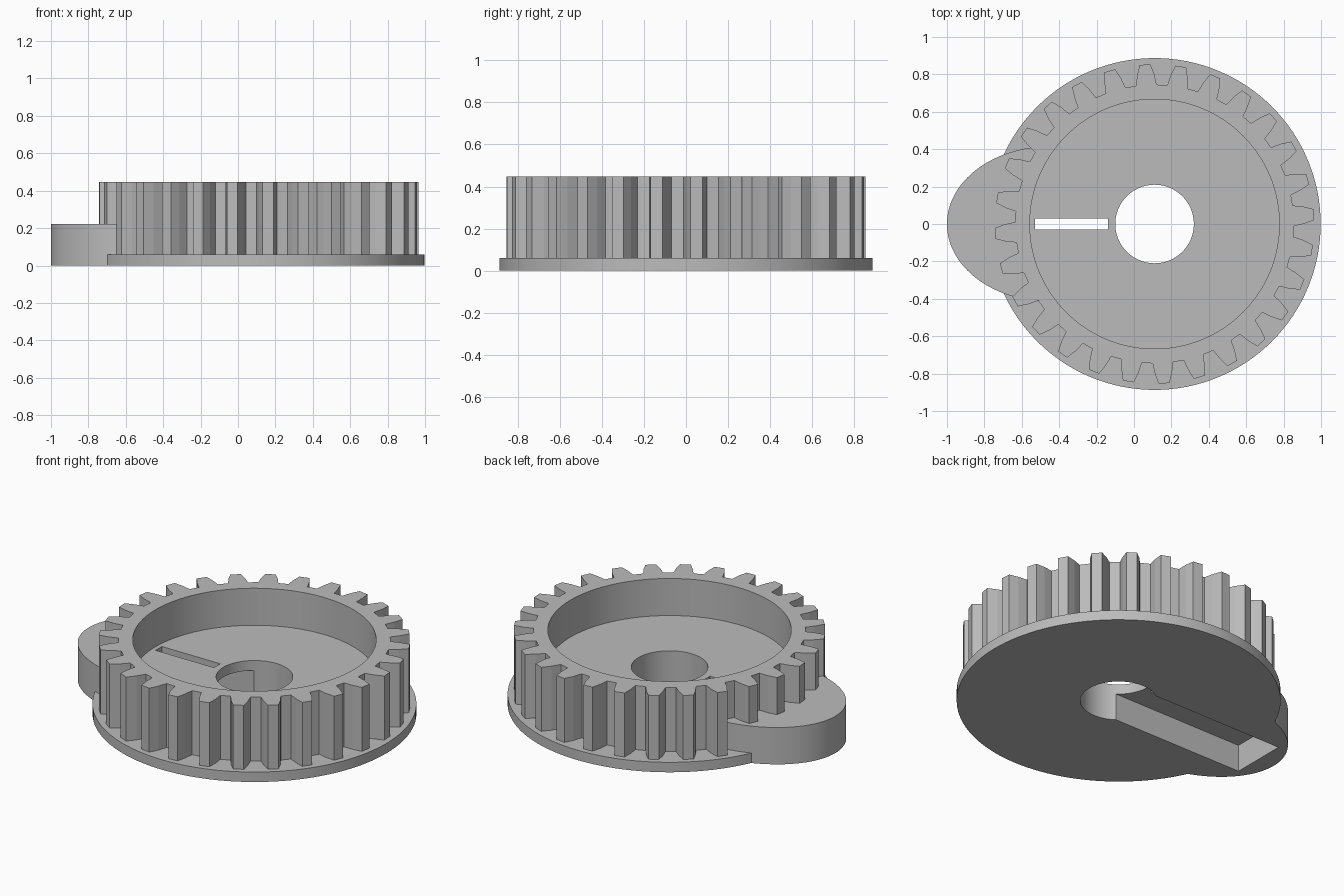
import bpy, bmesh
from math import sin, cos, pi, radians

if "Cube" in bpy.data.objects:
    bpy.data.objects.remove(bpy.data.objects["Cube"])

CX = 0.11                                   # gear axis
TOP, DECK, FLANGE, ROOF = 0.447, 0.223, 0.06, 0.163
TEETH, PHASE = 28, radians(3.4)

grey = bpy.data.materials.new("grey plastic")
grey.use_nodes = True
colour = (0.5, 0.5, 0.5, 1)
grey.diffuse_color = colour
grey.node_tree.nodes["Principled BSDF"].inputs["Base Color"].default_value = colour


def prism(name, outline, z0, z1):
    """Extrude a flat outline from z0 to z1."""
    bm = bmesh.new()
    face = bm.faces.new([bm.verts.new((x, y, z0)) for x, y in outline])
    out = bmesh.ops.extrude_face_region(bm, geom=[face])
    top = [v for v in out["geom"] if isinstance(v, bmesh.types.BMVert)]
    bmesh.ops.translate(bm, verts=top, vec=(0, 0, z1 - z0))
    bmesh.ops.recalc_face_normals(bm, faces=bm.faces)
    mesh = bpy.data.meshes.new(name)
    bm.to_mesh(mesh)
    bm.free()
    mesh.materials.append(grey)
    ob = bpy.data.objects.new(name, mesh)
    bpy.context.collection.objects.link(ob)
    return ob


def ellipse(cx, a, b, n=128):
    return [(cx + a * cos(2 * pi * i / n), b * sin(2 * pi * i / n)) for i in range(n)]


def rectangle(x0, x1, half):
    return [(x0, -half), (x1, -half), (x1, half), (x0, half)]


def gear_outline():
    # One tooth as (radius, half width): root, bulged flank, tip
    flank = [(0.745, 0.055), (0.80, 0.046), (0.854, 0.029)]
    tooth = [(r, -w) for r, w in flank] + [(r, w) for r, w in reversed(flank)]
    pts = []
    for i in range(TEETH):
        a = PHASE + 2 * pi * i / TEETH
        pts += [(CX + r * cos(a + w / r), r * sin(a + w / r)) for r, w in tooth]
    return pts


# Solid parts, then the openings cut from them
body = prism("geared_cup", gear_outline(), 0, TOP)
steps = [
    ("UNION", prism("flange", ellipse(CX, 0.888, 0.887), 0, FLANGE)),
    ("UNION", prism("side_lobe", ellipse(-0.45, 0.55, 0.415), 0, DECK)),
    ("DIFFERENCE", prism("pocket", ellipse(CX, 0.667, 0.667), DECK, 1)),
    ("DIFFERENCE", prism("axle_hole", ellipse(CX, 0.21, 0.21, 96), -1, 1)),
    ("DIFFERENCE", prism("underside_channel", rectangle(-0.89, CX, 0.17), -1, ROOF)),
    ("DIFFERENCE", prism("pointer_slot", rectangle(-0.53, -0.14, 0.03), -1, 1)),
]
for operation, part in steps:
    part.hide_render = True
    mod = body.modifiers.new(part.name, "BOOLEAN")
    mod.operation, mod.object, mod.solver = operation, part, "EXACT"

# Bake the cuts and drop the helpers
graph = bpy.context.evaluated_depsgraph_get()
baked = bpy.data.meshes.new_from_object(body.evaluated_get(graph))
body.modifiers.clear()
body.data = baked
for _, part in steps:
    bpy.data.objects.remove(part)

# Smooth the round walls, keep the tooth edges crisp
bpy.ops.object.select_all(action="DESELECT")
body.select_set(True)
bpy.context.view_layer.objects.active = body
bpy.ops.object.shade_smooth_by_angle(angle=radians(8))
